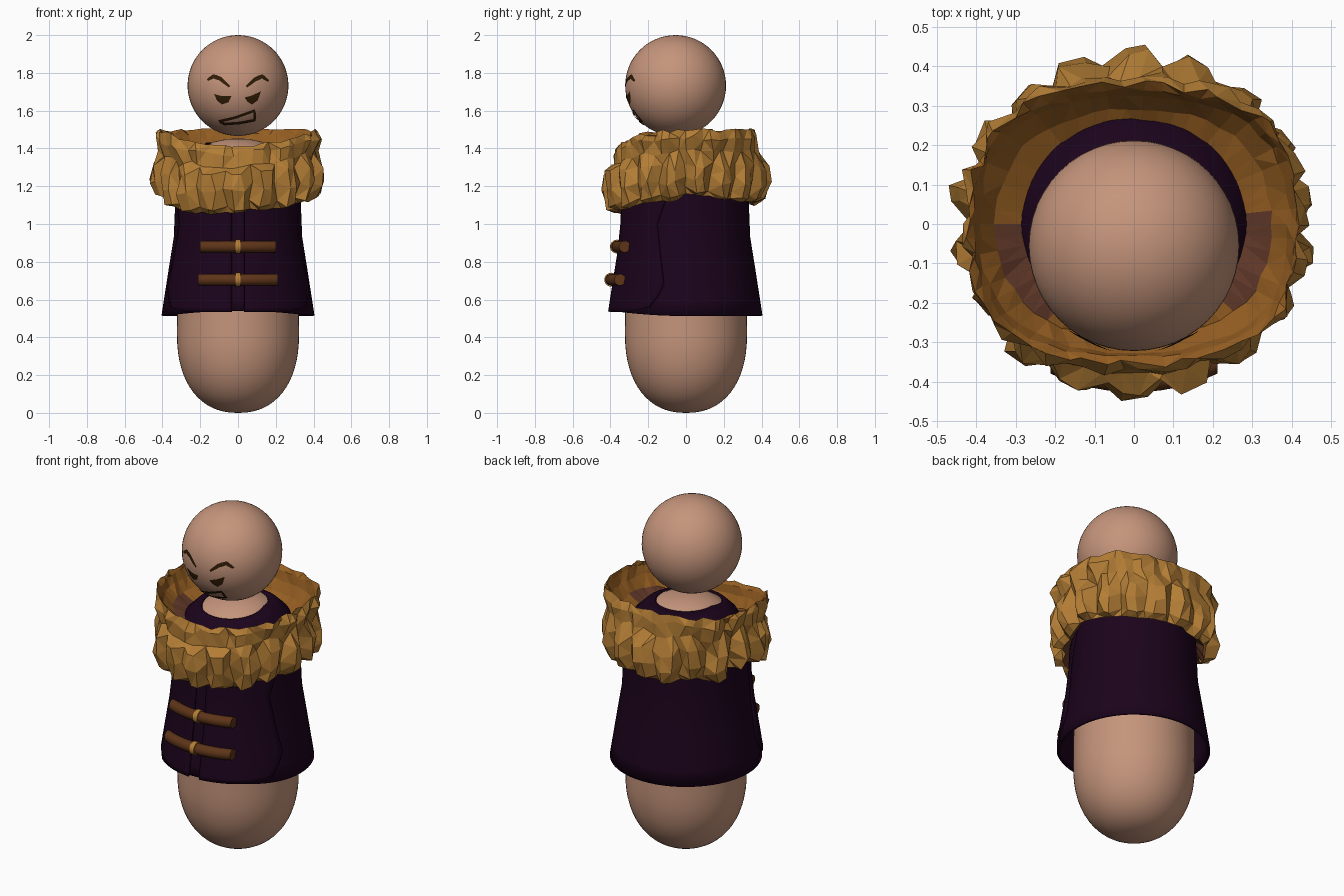
import bpy, bmesh, random
from math import sin, cos, pi, sqrt, acos
from mathutils import Vector

random.seed(11)
if "Cube" in bpy.data.objects:
    bpy.data.objects.remove(bpy.data.objects["Cube"])


def material(name, rgb):
    m = bpy.data.materials.new(name)
    m.use_nodes = True
    m.diffuse_color = (*rgb, 1)
    m.node_tree.nodes["Principled BSDF"].inputs["Base Color"].default_value = (*rgb, 1)
    return m


skin = material("skin", (0.56, 0.30, 0.20))
purple = material("dark purple cloth", (0.011, 0.001, 0.011))
gold = material("gold fur", (0.45, 0.205, 0.036))
amber = material("amber lining", (0.30, 0.112, 0.016))
umber = material("red brown lining", (0.12, 0.04, 0.022))
leather = material("brown toggle", (0.11, 0.034, 0.009))
ink = material("dark ink", (0.03, 0.012, 0.002))


def finish(name, bm, mats, smooth=True):
    me = bpy.data.meshes.new(name)
    bm.to_mesh(me)
    bm.free()
    ob = bpy.data.objects.new(name, me)
    bpy.context.collection.objects.link(ob)
    for m in mats:
        me.materials.append(m)
    bpy.ops.object.select_all(action="DESELECT")
    ob.select_set(True)
    bpy.context.view_layer.objects.active = ob
    if smooth:
        bpy.ops.object.shade_smooth_by_angle(angle=0.7)
    return ob


def grid(name, rows, mats, wrap=True, caps=False, smooth=True, mat_rule=None):
    """Skin rows of points into a sheet or tube."""
    bm = bmesh.new()
    vs = [[bm.verts.new(p) for p in row] for row in rows]
    n = len(rows[0])
    for i in range(len(rows) - 1):
        for j in range(n if wrap else n - 1):
            k = (j + 1) % n
            f = bm.faces.new((vs[i][j], vs[i][k], vs[i + 1][k], vs[i + 1][j]))
            f.material_index = mat_rule(i, j) if mat_rule else 0
    if caps:
        bm.faces.new(vs[0])
        bm.faces.new(vs[-1])
    bmesh.ops.remove_doubles(bm, verts=bm.verts, dist=0.0001)
    if not smooth:
        bmesh.ops.triangulate(bm, faces=bm.faces)
    bmesh.ops.recalc_face_normals(bm, faces=bm.faces)
    return finish(name, bm, mats, smooth)


def ring(r, z, n=64):
    return [(r * sin(2 * pi * j / n), -r * cos(2 * pi * j / n), z) for j in range(n)]


def thicken(ob, amount, offset):
    mod = ob.modifiers.new("thickness", "SOLIDIFY")
    mod.thickness, mod.offset = amount, offset


# Body: peg with a full rounded base and domed shoulders
body = [(.323 * sin(t * pi / 32) ** .88, .42 * (1 - max(0, cos(t * pi / 32)) ** .88))
        for t in range(17)]
body += [(.318, .9), (.31, 1.15), (.297, 1.25), (.26, 1.335), (.2, 1.398),
         (.13, 1.435), (.06, 1.45), (0, 1.453)]
grid("body", [ring(r, z) for r, z in body], [skin])

# Head
HC, HR = Vector((0, -.055, 1.733)), .267
bm = bmesh.new()
bmesh.ops.create_uvsphere(bm, u_segments=48, v_segments=32, radius=HR)
bmesh.ops.translate(bm, verts=bm.verts, vec=HC)
finish("head", bm, [skin])

# Coat: flared shell with a lifted front hem and a neckline scooped at the front
coat = [(.405, .515), (.392, .6), (.364, .78), (.34, .93), (.333, 1.1), (.33, 1.17),
        (.315, 1.26), (.278, 1.345), (.225, 1.398), (.165, 1.432)]


def coat_radius(z):
    for (r0, z0), (r1, z1) in zip(coat, coat[1:]):
        if z <= z1:
            return r0 + (r1 - r0) * (z - z0) / (z1 - z0)
    return coat[-1][0]


rows = [ring(r, z) for r, z in coat]
rows[0] = [(x, y, z + .028 * max(0, -y / .405) ** 2) for x, y, z in rows[0]]
rows[-1] = [Vector(p).lerp(Vector(q), .8 * max(0, -p[1] / .165))
            for p, q in zip(rows[-1], rows[-2])]
thicken(grid("coat", rows, [purple]), .014, -1)

# Front panels: raised flaps either side of the placket
seam = [(.535, -.3), (.56, -.19), (.62, -.145), (.68, -.115), (.85, -.135), (1.0, -.15),
        (1.1, -.115), (1.2, -.08)]
for side, label in ((1, "left"), (-1, "right")):
    rows = []
    for z, y in seam:
        r = coat_radius(z) + .002
        a0, a1 = .033 / r, acos(-y / r)
        rows.append([(side * r * sin(a0 + (a1 - a0) * t / 14),
                      -r * cos(a0 + (a1 - a0) * t / 14), z) for t in range(15)])
    panel = grid(label + "_front_panel", rows, [purple], wrap=False)
    # Make the flap face outward before thickening
    if panel.data.polygons[0].normal.y > 0:
        panel.data.flip_normals()
    thicken(panel, .01, 1)


# Toggles: bowed bars with a central band
def bar(name, half, y, z, rad, mat, sides=14):
    rows = []
    for i in range(13):
        x = half * (i / 6 - 1)
        yc = y + .5 - sqrt(.5 ** 2 - x * x)
        angles = [2 * pi * (k + .5) / sides for k in range(sides)]
        rows.append([(x, yc + rad * cos(a), z + rad * sin(a)) for a in angles])
    grid(name, rows, [mat], caps=True)


for label, half, y, z in (("upper", .2, -.365, .88), ("lower", .212, -.396, .705)):
    bar(label + "_toggle", half, y, z, .031, leather)
    bar(label + "_toggle_band", .014, y, z, .037, gold)

# Fur collar: (radius, height, front/back squash, jitter, lobe size, lobe phase, squareness)
collar = [(.285, 1.335, .82, 0, 0, 0, 0), (.35, 1.375, .83, .006, 0, 0, .05),
          (.39, 1.43, .83, .006, 0, 0, .08), (.407, 1.475, .82, .006, 0, 0, .09),
          (.417, 1.497, .84, .012, .008, 1, .09), (.427, 1.455, .87, .012, .02, 1, .07),
          (.412, 1.385, .91, .01, .01, 1, .04), (.432, 1.315, .98, .014, .03, 0, 0),
          (.435, 1.245, .98, .014, .036, 0, 0), (.412, 1.18, .98, .012, .03, 0, 0),
          (.375, 1.155, .98, .006, .01, 0, 0), (.325, 1.21, 1, 0, 0, 0, 0)]
COLS, WAVE = 54, (-.9, .75, .5)
lobes = [(random.uniform(.6, 1.2), random.uniform(-.022, .022)) for _ in range(COLS // 3)]
rows = []
for i, (r, z, sq, jit, size, phase, square) in enumerate(collar):
    row = []
    for j in range(COLS):
        a = 2 * pi * (j + random.uniform(-.3, .3) * (jit > .009)) / COLS
        front, back = max(0, -sin(a)), max(0, sin(a))
        strength, shift = lobes[((j + phase) // 3) % len(lobes)]
        lobe = WAVE[(j + phase) % 3] * strength
        rr = r * (1 + square * sin(2 * a) ** 2) + size * lobe + random.uniform(-jit, jit)
        zz = z + random.uniform(-jit, jit) + shift * (4 < i < 11)
        if 0 < i < 7:
            zz -= .085 * front ** 2.5
        if i > 6:
            zz -= (.095 * front + .045 * back) * min(1, (i - 6) / 3) + size * lobe * .6
        row.append((rr * cos(a), rr * sq * sin(a), zz))
    rows.append(row)


def fur_material(i, j):
    """Red brown underside and lower front sides, amber lining, gold fur."""
    low_side = i == 0 and -.75 < sin(2 * pi * j / COLS) < .1
    if i == len(collar) - 2 or low_side:
        return 2
    return 1 if i < 4 else 0


grid("fur_collar", rows, [gold, amber, umber], smooth=False, mat_rule=fur_material)


# Face: thin plates hugging the head
def on_head(x, z, lift=.005):
    d = (HR + lift) ** 2 - x * x - (z - HC.z) ** 2
    return (x, HC.y - sqrt(d), z)


def stroke(name, pts, width, closed=False):
    pts = [Vector(p) for p in pts]
    ends = pts[1:] + pts[:1] if closed else pts[1:]
    fine = [a.lerp(b, t / 4) for a, b in zip(pts, ends) for t in range(4)]
    if not closed:
        fine.append(pts[-1])
    n, rows = len(fine), []
    for i, p in enumerate(fine):
        nxt = fine[(i + 1) % n] if closed else fine[min(i + 1, n - 1)]
        prv = fine[i - 1] if closed else fine[max(i - 1, 0)]
        d = (nxt - prv).normalized()
        w = width / 2 * (1 if closed else .5 + .5 * sin(pi * i / (n - 1)))
        rows.append([on_head(p.x - s * d.y * w, p.y + s * d.x * w) for s in (-1, 0, 1)])
    if closed:
        rows.append(rows[0])
    grid(name, rows, [ink], wrap=False)


def patch(name, pts):
    c = sum((Vector(p) for p in pts), Vector((0, 0))) / len(pts)
    rows = [[on_head(*c.lerp(Vector(p), t)) for p in pts] for t in (0, .5, 1)]
    grid(name, rows, [ink])


stroke("right_brow", [(-.162, 1.762), (-.13, 1.782), (-.095, 1.77), (-.045, 1.727)], .022)
stroke("left_brow", [(.045, 1.727), (.09, 1.765), (.127, 1.782), (.162, 1.757)], .022)
patch("right_eye", [(-.127, 1.688), (-.085, 1.677), (-.035, 1.677), (-.05, 1.645),
                    (-.085, 1.633), (-.11, 1.652)])
patch("left_eye", [(.035, 1.67), (.074, 1.68), (.122, 1.703), (.105, 1.655),
                   (.074, 1.632), (.05, 1.648)])
stroke("mouth", [(-.1, 1.543), (-.015, 1.563), (.088, 1.6), (.088, 1.55),
                 (.01, 1.535), (-.07, 1.529)], .014, closed=True)
